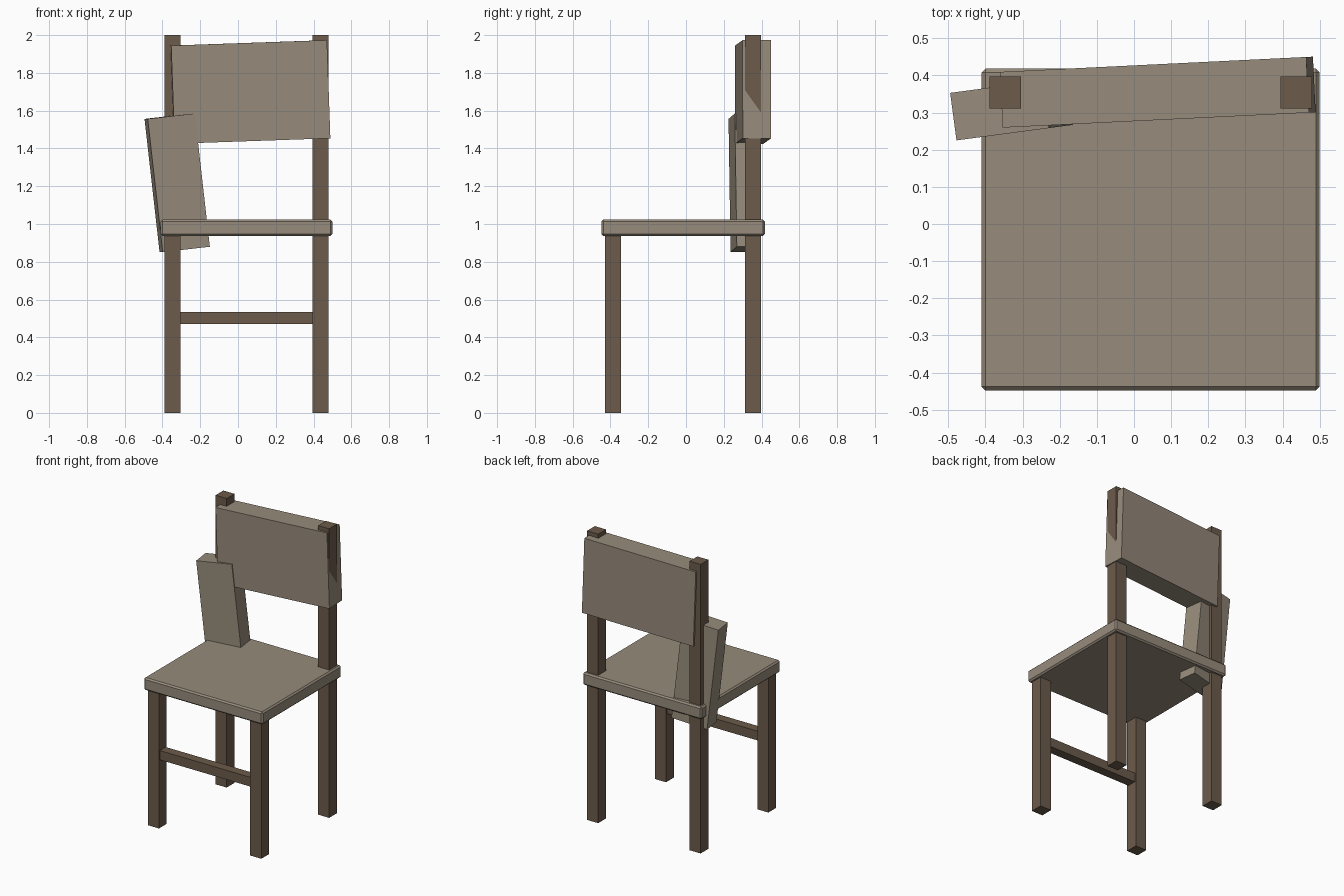
import bpy
from math import radians

old = bpy.data.objects.get("Cube")
if old:
    bpy.data.objects.remove(old, do_unlink=True)


def material(name, rgb):
    mat = bpy.data.materials.new(name)
    mat.use_nodes = True
    color = (*rgb, 1)
    mat.diffuse_color = color
    mat.node_tree.nodes["Principled BSDF"].inputs["Base Color"].default_value = color
    return mat


pale_wood = material("pale_wood", (0.31, 0.26, 0.2))
dark_wood = material("dark_wood", (0.15, 0.105, 0.07))


def board(name, center, size, mat, yaw=0, roll=0, bevel=0):
    """A box, optionally turned about z (yaw) and tilted sideways (roll)."""
    bpy.ops.mesh.primitive_cube_add(size=1, location=center)
    obj = bpy.context.object
    obj.name = obj.data.name = name
    for v in obj.data.vertices:
        v.co = [c * s for c, s in zip(v.co, size)]
    obj.rotation_euler = (0, radians(roll), radians(yaw))
    obj.data.materials.append(mat)
    if bevel:
        mod = obj.modifiers.new("edge_chamfer", "BEVEL")
        mod.width = bevel
        mod.segments = 1
    return obj


LEG = 0.085        # leg thickness
MID = 0.045        # centre line of the chair in x
LEG_X = 0.392      # leg offset from the centre line
SEAT_BOTTOM = 0.937

# Legs: short in front, rising into back posts behind
for side, sign in (("right", -1), ("left", 1)):
    for end, y, height in (("front", -0.387, SEAT_BOTTOM), ("back", 0.354, 2.0)):
        board(f"{end}_{side}_leg", (MID + sign * LEG_X, y, height / 2),
              (LEG, LEG, height), dark_wood)

# Rail between the front legs
board("front_rail", (MID, -0.387, 0.503), (2 * LEG_X - LEG, 0.064, 0.064), dark_wood)

# Seat with chamfered edges
board("seat", (MID, -0.015, 0.98), (0.91, 0.866, 0.086), pale_wood, bevel=0.01)

# Crooked backrest panel
board("backrest", (0.064, 0.355, 1.699), (0.826, 0.15, 0.52), pale_wood,
      yaw=2.8, roll=-2)

# Loose slat leaning through the seat
board("loose_slat", (-0.322, 0.311, 1.218), (0.253, 0.129, 0.71), pale_wood,
      yaw=7.6, roll=-6.5)
